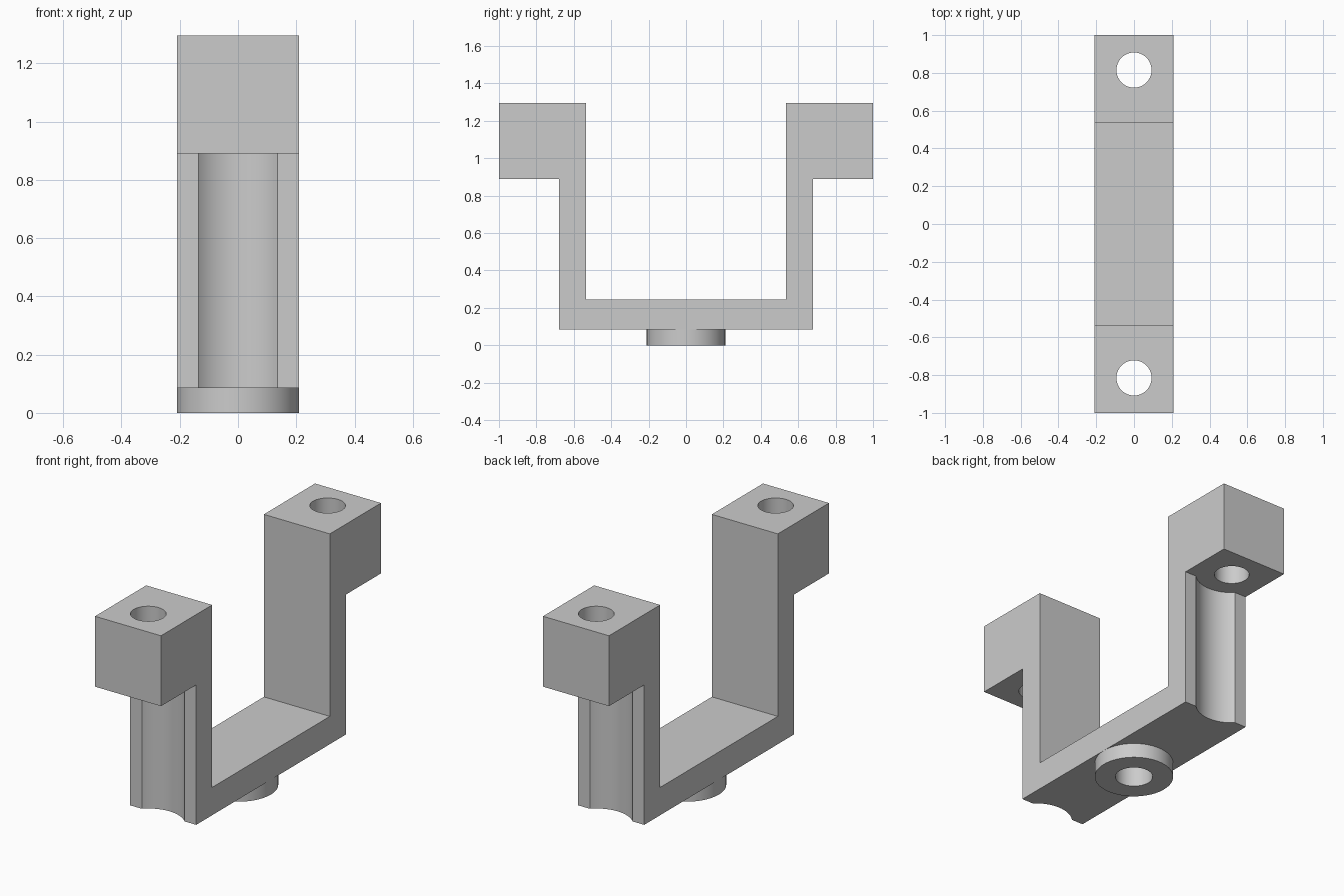
import bpy, bmesh, math

if "Cube" in bpy.data.objects:
    bpy.data.objects.remove(bpy.data.objects["Cube"], do_unlink=True)

HALF_W = 0.21      # half width of the strip
FLOOR = 0.085      # underside of the strip
LEDGE = 0.89       # underside of the ears
EAR_Y = 0.815      # hole axis
BORE = 0.1

grey = bpy.data.materials.new("plain grey")
grey.use_nodes = True
colour = (0.6, 0.6, 0.6, 1)
grey.diffuse_color = colour
grey.node_tree.nodes["Principled BSDF"].inputs["Base Color"].default_value = colour


def make_object(name, bm):
    bmesh.ops.recalc_face_normals(bm, faces=bm.faces[:])
    mesh = bpy.data.meshes.new(name)
    bm.to_mesh(mesh)
    bm.free()
    mesh.materials.append(grey)
    obj = bpy.data.objects.new(name, mesh)
    bpy.context.collection.objects.link(obj)
    return obj


def smooth(obj):
    bpy.ops.object.select_all(action="DESELECT")
    obj.select_set(True)
    bpy.context.view_layer.objects.active = obj
    bpy.ops.object.shade_smooth_by_angle(angle=math.radians(30))


def cut_cylinder(target, name, radius, y, bottom, top):
    bm = bmesh.new()
    bmesh.ops.create_cone(bm, cap_ends=True, segments=64, radius1=radius,
                          radius2=radius, depth=top - bottom)
    bmesh.ops.translate(bm, verts=bm.verts, vec=(0, y, (bottom + top) / 2))
    cutter = make_object(name, bm)
    mod = target.modifiers.new(name, "BOOLEAN")
    mod.operation = "DIFFERENCE"
    mod.solver = "EXACT"
    mod.object = cutter
    bpy.ops.object.select_all(action="DESELECT")
    bpy.context.view_layer.objects.active = target
    target.select_set(True)
    bpy.ops.object.modifier_apply(modifier=mod.name)
    bpy.data.objects.remove(cutter, do_unlink=True)


# U-shaped bracket with outward ears: half profile mirrored, then extruded
half = [(0.68, FLOOR), (0.68, LEDGE), (1, LEDGE), (1, 1.295), (0.535, 1.295), (0.535, 0.245)]
profile = half + [(-y, z) for y, z in reversed(half)]
bm = bmesh.new()
face = bm.faces.new([bm.verts.new((-HALF_W, y, z)) for y, z in profile])
side = bmesh.ops.extrude_face_region(bm, geom=[face])["geom"]
bmesh.ops.translate(bm, verts=[v for v in side if isinstance(v, bmesh.types.BMVert)],
                    vec=(2 * HALF_W, 0, 0))
bracket = make_object("bracket", bm)

# Screw holes in the ears and driver grooves down the legs
for sign in (-1, 1):
    cut_cylinder(bracket, "groove_cutter", 0.192, sign * EAR_Y, -0.1, LEDGE)
    cut_cylinder(bracket, "ear_hole_cutter", 0.093, sign * EAR_Y, 0.7, 1.5)

# Blind bore in the underside
cut_cylinder(bracket, "bore_cutter", BORE, 0, -0.1, 0.17)
smooth(bracket)

# Round boss below the strip, turned from its section
bm = bmesh.new()
section = [bm.verts.new((r, 0, z)) for r, z in
           [(BORE, FLOOR), (BORE, 0), (HALF_W, 0), (HALF_W, FLOOR)]]
edges = [bm.edges.new(pair) for pair in zip(section, section[1:])]
bmesh.ops.spin(bm, geom=section + edges, cent=(0, 0, 0), axis=(0, 0, 1),
               angle=math.tau, steps=64, use_merge=True)
bmesh.ops.remove_doubles(bm, verts=bm.verts, dist=0.0001)
boss = make_object("boss", bm)
# The ring's open top meets the strip, so orient its bottom face downwards
if any(p.normal.z > 0.5 for p in boss.data.polygons):
    boss.data.flip_normals()
smooth(boss)
